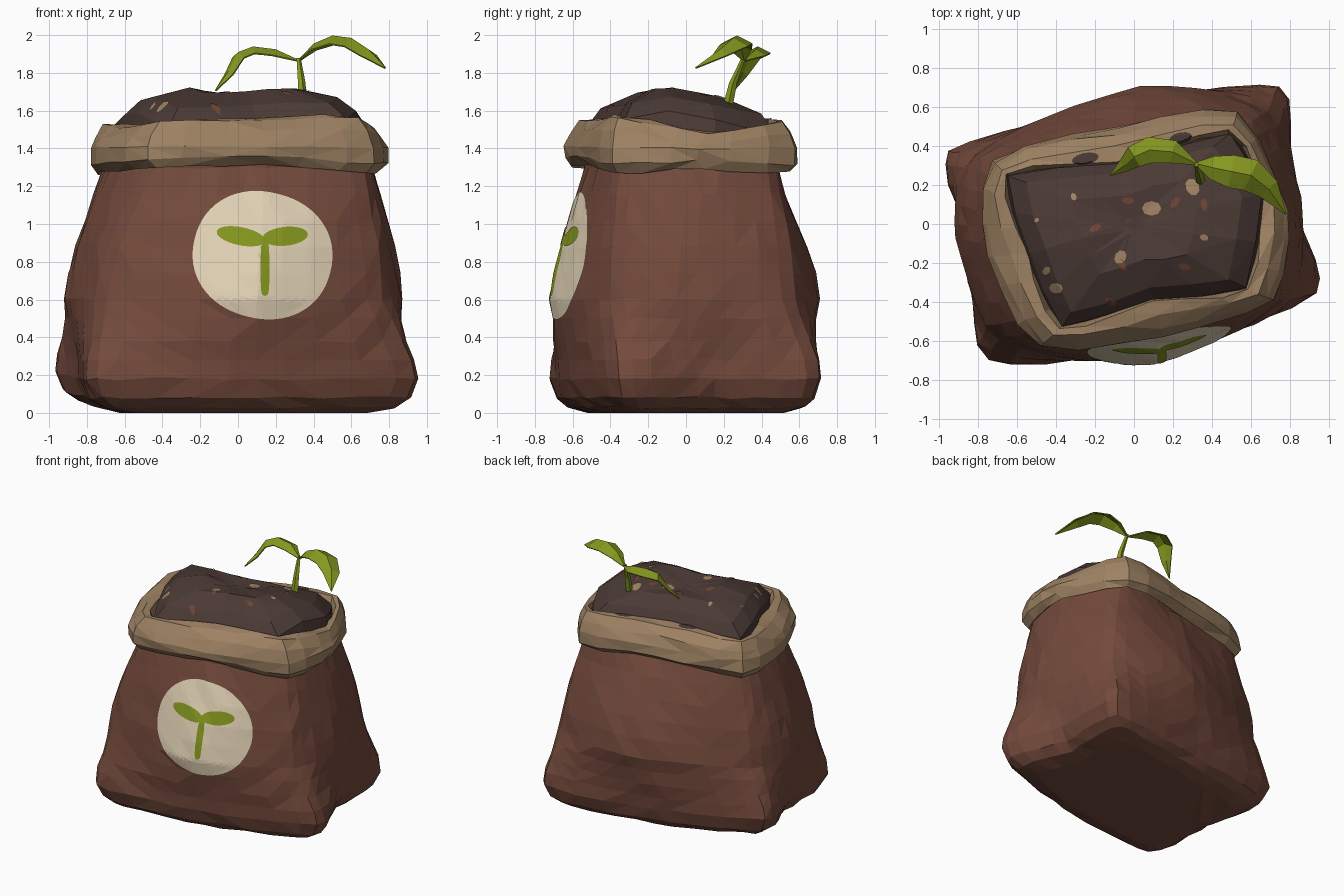
import bpy, bmesh, math, random
from mathutils import Vector
from mathutils.bvhtree import BVHTree

random.seed(4)
if "Cube" in bpy.data.objects:
    bpy.data.objects.remove(bpy.data.objects["Cube"])


def material(name, *srgb):
    lin = [((c / 255 + 0.055) / 1.055) ** 2.4 for c in srgb] + [1]
    mat = bpy.data.materials.new(name)
    mat.use_nodes = True
    mat.diffuse_color = lin
    bsdf = mat.node_tree.nodes["Principled BSDF"]
    bsdf.inputs["Base Color"].default_value = lin
    bsdf.inputs["Roughness"].default_value = 0.9
    return mat


BROWN = material("sack brown", 116, 74, 60)
TAN = material("cuff tan", 158, 130, 99)
SOIL = material("dark soil", 75, 58, 53)
CREAM = material("label cream", 228, 212, 183)
GREEN = material("leaf green", 133, 151, 31)
RUST = material("rust crumb", 112, 68, 52)


def finish(name, bm, mat):
    mesh = bpy.data.meshes.new(name)
    bm.to_mesh(mesh)
    mesh.materials.append(mat)
    obj = bpy.data.objects.new(name, mesh)
    bpy.context.collection.objects.link(obj)
    return obj


def blend(a, b, t):
    return [p.lerp(q, t) for p, q in zip(a, b)]


def outline(flat):
    """Corner, side middle, corner... around the sack, from the back right corner."""
    return [Vector((x, y, 0)) for x, y in zip(flat[::2], flat[1::2])]


def smooth_ring(points, steps, tension=0.4):
    """Closed cardinal spline through the control points."""
    ring, n = [], len(points)
    for i in range(n):
        a, b, c, d = (points[(i + k - 1) % n] for k in range(4))
        for s in range(steps):
            t = s / steps
            ring.append(b * (2 * t**3 - 3 * t**2 + 1) + c * (3 * t**2 - 2 * t**3)
                        + (c - a) * tension * (t**3 - 2 * t**2 + t)
                        + (d - b) * tension * (t**3 - t**2))
    return ring


def loft(name, rings, mat, jitter=0.0, closed=False):
    """Skin the rings, then cap the ends or join them into a loop."""
    bm = bmesh.new()
    rows = []
    for ring in rings:
        row = []
        for p in ring:
            q = p + Vector([random.uniform(-jitter, jitter) for _ in range(3)])
            q.z = 0 if p.z <= 0 else q.z
            row.append(bm.verts.new(q))
        rows.append(row)
    n = len(rows[0])
    for a, b in zip(rows, rows[1:] + rows[:1] if closed else rows[1:]):
        for i in range(n):
            j = (i + 1) % n
            bm.faces.new((a[i], a[j], b[j], b[i]))
    if not closed:
        bm.faces.new(rows[0])
        bm.faces.new(rows[-1])
    bmesh.ops.recalc_face_normals(bm, faces=bm.faces)
    bmesh.ops.triangulate(bm, faces=bm.faces)
    tree = BVHTree.FromBMesh(bm)
    finish(name, bm, mat)
    return tree


def painted_patch(name, tree, centre, size, mat, lift, tilt=0.0, power=1.0,
                  front=True, rings=8, sides=40):
    """Superellipse laid onto a surface from the front or from above."""
    bm = bmesh.new()
    ray = Vector((0, 1, 0)) if front else Vector((0, 0, -1))
    rows = []
    for r in range(1, rings + 1):
        row = []
        for k in range(sides):
            c, s = math.cos(math.tau * k / sides), math.sin(math.tau * k / sides)
            u = math.copysign(abs(c) ** power, c) * size[0] * r / rings
            v = math.copysign(abs(s) ** power, s) * size[1] * r / rings
            x = centre[0] + u * math.cos(tilt) - v * math.sin(tilt)
            w = centre[1] + u * math.sin(tilt) + v * math.cos(tilt)
            start = Vector((x, -3, w)) if front else Vector((x, w, 3))
            hit = tree.ray_cast(start, ray)[0]
            row.append(bm.verts.new(hit - ray * lift))
        rows.append(row)
    bm.faces.new(rows[0])
    for a, b in zip(rows, rows[1:]):
        for i in range(sides):
            j = (i + 1) % sides
            bm.faces.new((a[i], a[j], b[j], b[i]))
    bm.normal_update()
    for f in bm.faces:
        if f.normal.dot(ray) > 0:
            f.normal_flip()
    finish(name, bm, mat)


def leaf(name, spine, widths):
    """Folded blade along a curved spine."""
    bm = bmesh.new()
    spine = [Vector(p) for p in spine]
    rows = []
    for i, (p, w) in enumerate(zip(spine, widths)):
        run = spine[min(i + 1, len(spine) - 1)] - spine[max(i - 1, 0)]
        side = run.cross(Vector((0, 0, 1))).normalized() * w
        drop = Vector((0, 0, w * 0.5))
        rows.append([bm.verts.new(q) for q in (p - side - drop, p, p + side - drop)])
    for a, b in zip(rows, rows[1:]):
        for i in range(2):
            bm.faces.new((a[i], a[i + 1], b[i + 1], b[i]))
    bm.normal_update()
    for f in bm.faces:
        if f.normal.z < 0:
            f.normal_flip()
    solid = finish(name, bm, GREEN).modifiers.new("thickness", "SOLIDIFY")
    solid.thickness = 0.008


# Sack body: foot with eared corners (one lifted), round belly, narrow neck
foot = outline([-.95, .37, -.1, .6, .75, .71, .8, .15, .94, -.36, .1, -.64, -.75, -.7, -.84, -.1])
foot[0].z = 0.05
belly = outline([-.82, .36, .04, .71, .69, .58, .87, .04, .77, -.4, .1, -.715, -.69, -.59, -.91, -.07])
neck = outline([-.67, .29, -.05, .43, .52, .47, .7, .1, .66, -.35, .15, -.5, -.44, -.53, -.67, -.13])

levels = [(0, [p * 0.72 for p in foot]), (0.03, [p * 0.87 for p in foot]),
          (0.08, [p * 0.95 for p in foot]), (0.18, foot), (0.28, blend(foot, belly, 0.14))]
levels += [(0.2 + 0.4 * t, blend(foot, belly, t)) for t in (0.45, 0.75, 1)]
levels += [(0.6 + 0.7 * t, blend(belly, neck, t ** 1.4)) for t in (0.2, 0.4, 0.6, 0.8, 1)]
levels.append((1.4, neck))
body = loft("sack_body", [[p + Vector((0, 0, z)) for p in smooth_ring(ring, 5, 0.34)]
                          for z, ring in levels], BROWN, 0.007)

# Rolled cuff: a lumpy tube between an inner and an outer outline
outer = outline([-.72, .32, -.08, .5, .53, .57, .78, .06, .72, -.38, .15, -.57, -.47, -.63, -.76, -.16])
inner = outline([-.65, .25, -.1, .31, .49, .47, .65, .15, .57, -.33, .1, -.39, -.37, -.53, -.54, -.15])
top_shift = [-.02, 0, 0, -.06, .02, .01, -.01, -.03]
droop = [-.04, 0, -.03, -.015, -.025, .015, 0, -.02]
cuff_rings = []
for t, z in [(0.15, 1.38), (0.7, 1.3), (1, 1.345), (1, 1.405), (0.82, 1.48),
             (0.45, 1.545), (0.05, 1.55), (-0.12, 1.46)]:
    ring = []
    for i, p in enumerate(blend(inner, outer, t)):
        p.z = z + (top_shift[i] if z > 1.45 else droop[i] * (z < 1.4))
        ring.append(p)
    cuff_rings.append(smooth_ring(ring, 3, 0.38))
cuff = loft("rolled_cuff", cuff_rings, TAN, 0.01, closed=True)

# Soil heap: broad ridge falling away to front and back
heap = []
for scale, z in [(1.04, 1.45), (1, 1.6), (0.85, 1.68), (0.48, 1.725), (0.1, 1.695)]:
    heap.append([p * scale + Vector((0, 0, z - 0.2 * abs(p.y * scale + 0.1)))
                 for p in smooth_ring(inner, 2, 0.15)])
soil = loft("soil_heap", heap, SOIL, 0.006)

# Soil spilled on the back of the cuff
for i, (x, y, r) in enumerate([(-.25, .335, .07), (.24, .44, .06)]):
    painted_patch(f"spilled_soil_{i}", cuff, (x, y), (r, 0.03), SOIL, 0.006, tilt=0.2, front=False,
                  rings=4, sides=12)

# Crumbs lying in the soil
for i, (x, y, r) in enumerate([(.09, .08, .05), (-.07, -.17, .038), (.3, .19, .046), (-.4, -.33, .036),
                               (-.45, -.24, .024), (-.31, .14, .02), (.36, -.07, .022), (-.5, .02, .014)]):
    painted_patch(f"tan_crumb_{i}", soil, (x, y), (r, r * 0.75), TAN, 0.006, tilt=i, front=False,
                  rings=3, sides=8)
for i, (x, y) in enumerate([(-.03, .12), (-.06, -.21), (.21, .11), (.26, -.22), (.36, .1), (-.2, -.02),
                            (-.12, -.4)]):
    painted_patch(f"rust_crumb_{i}", soil, (x, y), (0.034, 0.017), RUST, 0.006, tilt=i * 2, front=False,
                  rings=2, sides=8)

# Front label with a sprout emblem
painted_patch("front_label", body, (0.13, 0.835), (0.37, 0.335), CREAM, 0.005,
              tilt=-0.25, power=0.93, rings=14, sides=64)
painted_patch("emblem_stem", body, (0.143, 0.765), (0.023, 0.145), GREEN, 0.009, power=0.5)
painted_patch("emblem_right_leaf", body, (0.015, 0.935), (0.13, 0.048), GREEN, 0.009, tilt=-0.2)
painted_patch("emblem_left_leaf", body, (0.25, 0.935), (0.12, 0.05), GREEN, 0.009, tilt=0.1)

# Seedling
stem_rings = []
for x, y, z, r in [(.34, .22, 1.62, .028), (.335, .25, 1.75, .022), (.32, .305, 1.88, .012)]:
    stem_rings.append([Vector((x + r * math.cos(a * math.tau / 5), y + r * math.sin(a * math.tau / 5), z))
                       for a in range(5)])
loft("seedling_stem", stem_rings, GREEN)
leaf("seedling_right_leaf", [(.32, .31, 1.87), (.2, .37, 1.925), (.08, .38, 1.94), (0, .345, 1.91),
                             (-.05, .3, 1.81), (-.12, .25, 1.71)], [.008, .06, .068, .058, .035, .004])
leaf("seedling_left_leaf", [(.32, .31, 1.87), (.4, .29, 1.955), (.5, .27, 1.998), (.6, .25, 1.985),
                            (.69, .18, 1.925), (.78, .05, 1.83)], [.008, .06, .085, .085, .06, .004])
